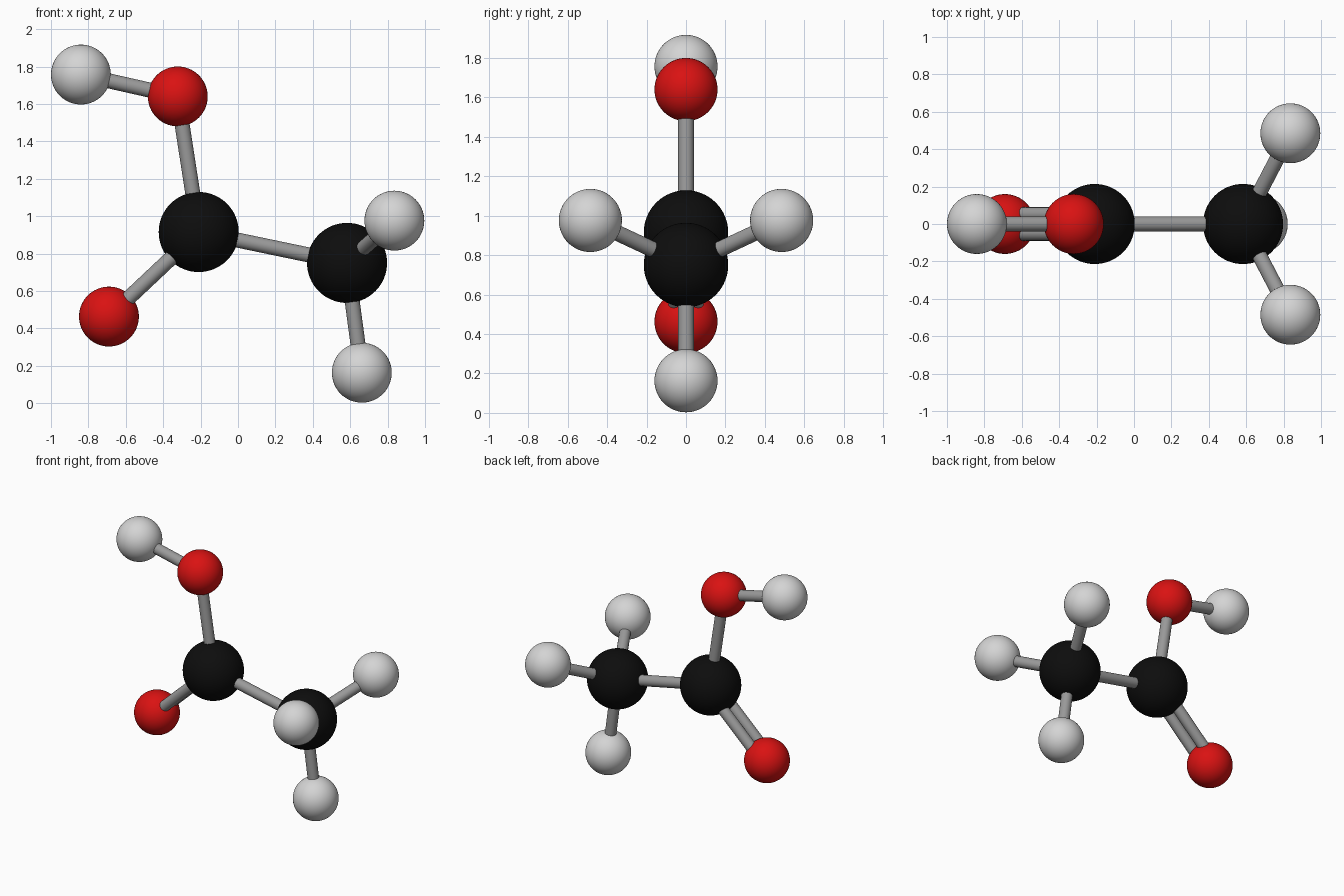
import bpy
from mathutils import Vector

cube = bpy.data.objects.get("Cube")
if cube:
    bpy.data.objects.remove(cube, do_unlink=True)


def make_material(name, r, g, b):
    mat = bpy.data.materials.new(name)
    mat.use_nodes = True
    mat.diffuse_color = (r, g, b, 1)
    bsdf = next(n for n in mat.node_tree.nodes if n.type == 'BSDF_PRINCIPLED')
    bsdf.inputs["Base Color"].default_value = (r, g, b, 1)
    return mat


black = make_material("carbon black", 0.004, 0.004, 0.004)
red = make_material("oxygen red", 0.7, 0.006, 0.006)
white = make_material("hydrogen white", 0.66, 0.66, 0.66)
grey = make_material("bond grey", 0.32, 0.32, 0.32)

LARGE, SMALL, ROD = 0.214, 0.16, 0.04

# Atoms: position, radius, colour
atoms = {
    "carboxyl_carbon": ((-0.21, 0, 0.915), LARGE, black),
    "methyl_carbon": ((0.583, 0, 0.75), LARGE, black),
    "hydroxyl_oxygen": ((-0.322, 0, 1.64), SMALL, red),
    "carbonyl_oxygen": ((-0.69, 0, 0.463), SMALL, red),
    "hydroxyl_hydrogen": ((-0.84, 0, 1.757), SMALL, white),
    "lower_hydrogen": ((0.662, 0, 0.163), SMALL, white),
    "front_hydrogen": ((0.836, -0.485, 0.976), SMALL, white),
    "back_hydrogen": ((0.836, 0.485, 0.976), SMALL, white),
}


def finish(name, mat):
    obj = bpy.context.object
    obj.name = name
    obj.data.materials.append(mat)
    bpy.ops.object.shade_smooth_by_angle()


for name, (pos, radius, mat) in atoms.items():
    bpy.ops.mesh.primitive_uv_sphere_add(segments=64, ring_count=32, radius=radius, location=pos)
    finish(name, mat)


# Bonds: rods joining two atom centres, optionally shifted sideways
def bond(name, start, end, shift=0):
    side = Vector((0, shift, 0))
    a, b = Vector(atoms[start][0]) + side, Vector(atoms[end][0]) + side
    axis = b - a
    bpy.ops.mesh.primitive_cylinder_add(
        vertices=32, radius=ROD, depth=axis.length, location=(a + b) / 2,
        rotation=axis.to_track_quat('Z', 'Y').to_euler())
    finish(name, grey)


bond("carbon_bond", "carboxyl_carbon", "methyl_carbon")
bond("carbon_oxygen_bond", "carboxyl_carbon", "hydroxyl_oxygen")
bond("hydroxyl_bond", "hydroxyl_oxygen", "hydroxyl_hydrogen")
for side in ("lower", "front", "back"):
    bond(side + "_methyl_bond", "methyl_carbon", side + "_hydrogen")

# Double bond
for side, shift in (("front", -0.05), ("back", 0.05)):
    bond(side + "_double_bond", "carboxyl_carbon", "carbonyl_oxygen", shift)
